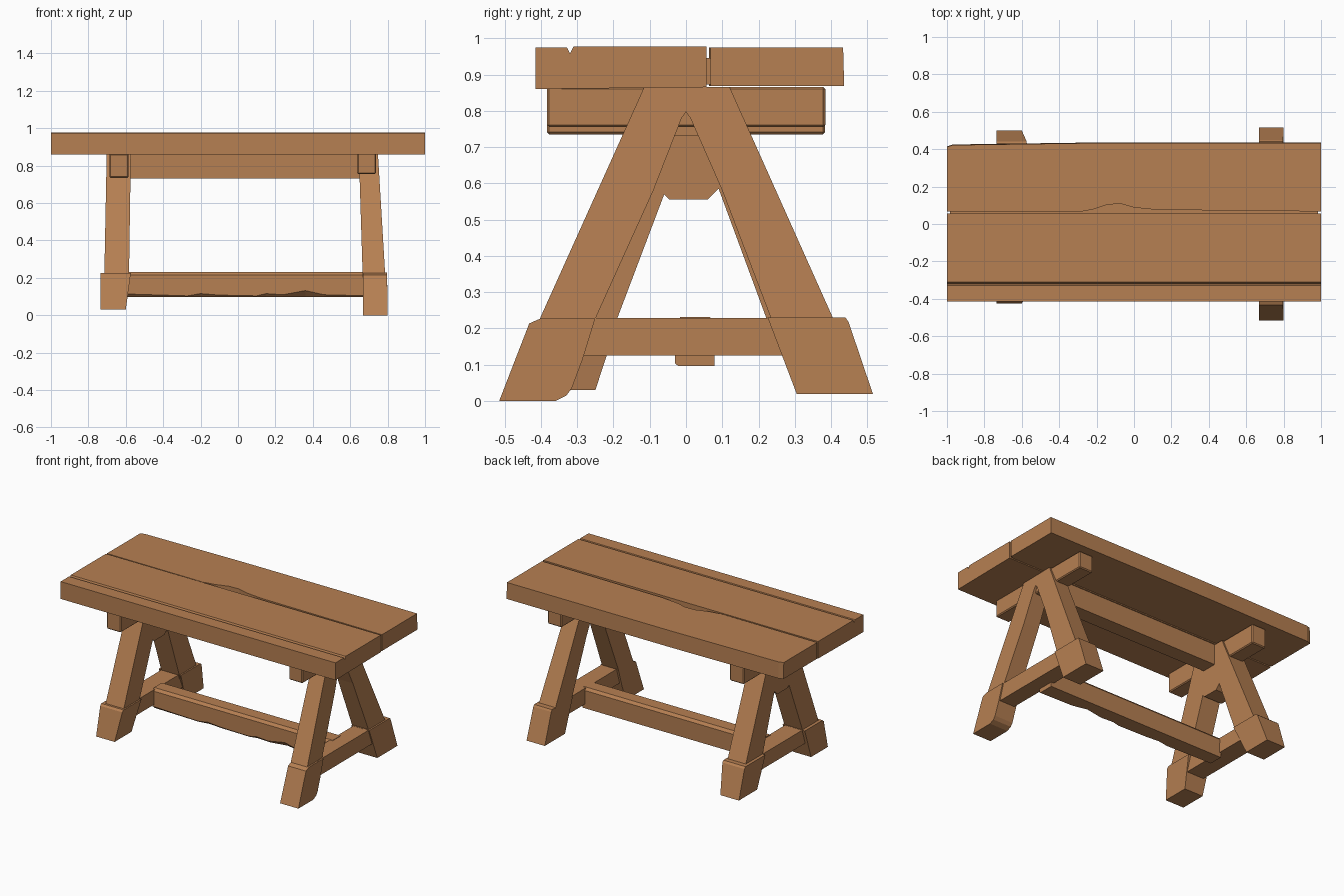
import bpy, bmesh

if "Cube" in bpy.data.objects:
    bpy.data.objects.remove(bpy.data.objects["Cube"])

wood = bpy.data.materials.new("warm_wood")
wood.diffuse_color = (0.47, 0.215, 0.085, 1)
wood.use_nodes = True
wood.node_tree.nodes["Principled BSDF"].inputs["Base Color"].default_value = wood.diffuse_color


def loft(name, sections, bevel=0.0):
    """Solid through a row of matching closed sections."""
    bm = bmesh.new()
    rings = [[bm.verts.new(p) for p in s] for s in sections]
    n = len(rings[0])
    for a, b in zip(rings, rings[1:]):
        for i in range(n):
            j = (i + 1) % n
            bm.faces.new((a[i], a[j], b[j], b[i]))
    bm.faces.new(rings[0])
    bm.faces.new(rings[-1])
    bmesh.ops.recalc_face_normals(bm, faces=bm.faces)
    me = bpy.data.meshes.new(name)
    bm.to_mesh(me)
    bm.free()
    me.materials.append(wood)
    ob = bpy.data.objects.new(name, me)
    bpy.context.collection.objects.link(ob)
    if bevel:
        m = ob.modifiers.new("worn_edges", 'BEVEL')
        m.width = bevel
        m.segments = 1
    return ob


def prism_x(name, yz, low, high, bevel=0.0):
    """Extrude a side profile along x; low/high = (x_min, x_max) at the
    profile's bottom and top, so parts can lean or taper."""
    z0, z1 = min(z for _, z in yz), max(z for _, z in yz)
    def side(k):
        return [(low[k] + (high[k] - low[k]) * (z - z0) / (z1 - z0), y, z)
                for y, z in yz]
    return loft(name, [side(0), side(1)], bevel)


def box(name, x, y, z, bevel=0.0):
    yz = [(y[0], z[0]), (y[1], z[0]), (y[1], z[1]), (y[0], z[1])]
    return prism_x(name, yz, x, x, bevel)


# Table top: front slab with a carved groove
prism_x("front_top_plank",
        [(-.415, .86), (.056, .865), (.056, .977), (-.31, .977),
         (-.32, .958), (-.328, .974), (-.415, .974)], (-1, 1), (-1, 1))

# Table top: back plank with a worn corner and a chipped inner edge
edge = [(-1, .412), (-1, .066), (-.3, .063), (-.22, .078), (-.14, .104),
        (-.07, .108), (0, .088), (.12, .076), (1, .067), (1, .433),
        (-.2, .433), (-.97, .422)]
loft("back_top_plank", [[(x, y + (.003 if y > .3 else 0), .868) for x, y in edge],
                        [(x, y, .975) for x, y in edge]])
box("seam_filler", (-.985, .985), (.03, .13), (.872, .945))

# Cross beams and centre rail under the top
box("left_cross_beam", (-.688, -.585), (-.383, .383), (.735, .864), .006)
box("right_cross_beam", (.637, .738), (-.383, .384), (.755, .866), .006)
box("centre_rail", (-.6, .66), (-.05, .05), (.73, .866))

# Leaning A-shaped leg pairs
prism_x("right_leg_pair",
        [(-.415, .2), (-.262, .2), (-.09, .58), (-.012, .78), (0, .797),
         (.012, .78), (.1, .58), (.245, .2), (.418, .2), (.12, .866), (-.115, .866)],
        (.667, .788), (.646, .748))
prism_x("left_leg_pair",
        [(-.365, .2), (-.2, .2), (-.06, .57), (-.045, .555), (.06, .555),
         (.09, .585), (.232, .2), (.41, .2), (.12, .862), (-.115, .862)],
        (-.715, -.583), (-.702, -.573))

# Feet
prism_x("right_front_foot",
        [(-.515, 0), (-.36, 0), (-.33, .015), (-.315, .035), (-.285, .115),
         (-.25, .228), (-.40, .228), (-.432, .214)], (.667, .8), (.667, .797))
prism_x("right_back_foot",
        [(.515, .02), (.305, .02), (.225, .23), (.44, .23), (.448, .218)],
        (.667, .8), (.667, .797))
prism_x("left_front_foot",
        [(-.425, .03), (-.25, .03), (-.185, .226), (-.37, .226), (-.382, .215)],
        (-.735, -.6), (-.735, -.573))
prism_x("left_back_foot",
        [(.5, .03), (.31, .03), (.225, .226), (.43, .226), (.442, .215)],
        (-.735, -.6), (-.735, -.573))

# Low rungs joining each pair of feet
box("right_rung", (.68, .79), (-.32, .3), (.125, .229))
box("left_rung", (-.715, -.59), (-.3, .3), (.127, .225))

# Long stretcher with a chipped lower edge
chips = [(-.6, .01), (-.27, 0), (-.2, .012), (-.1, .004), (.1, 0), (.15, .012),
         (.24, .006), (.36, .028), (.46, .006), (.7, 0)]
loft("long_stretcher",
     [[(x, -.03, .104 + c), (x, -.022 + c, .097), (x, .078, .097), (x, .08, .215),
       (x, .065, .232), (x, -.015, .232), (x, -.03, .215)] for x, c in chips])
